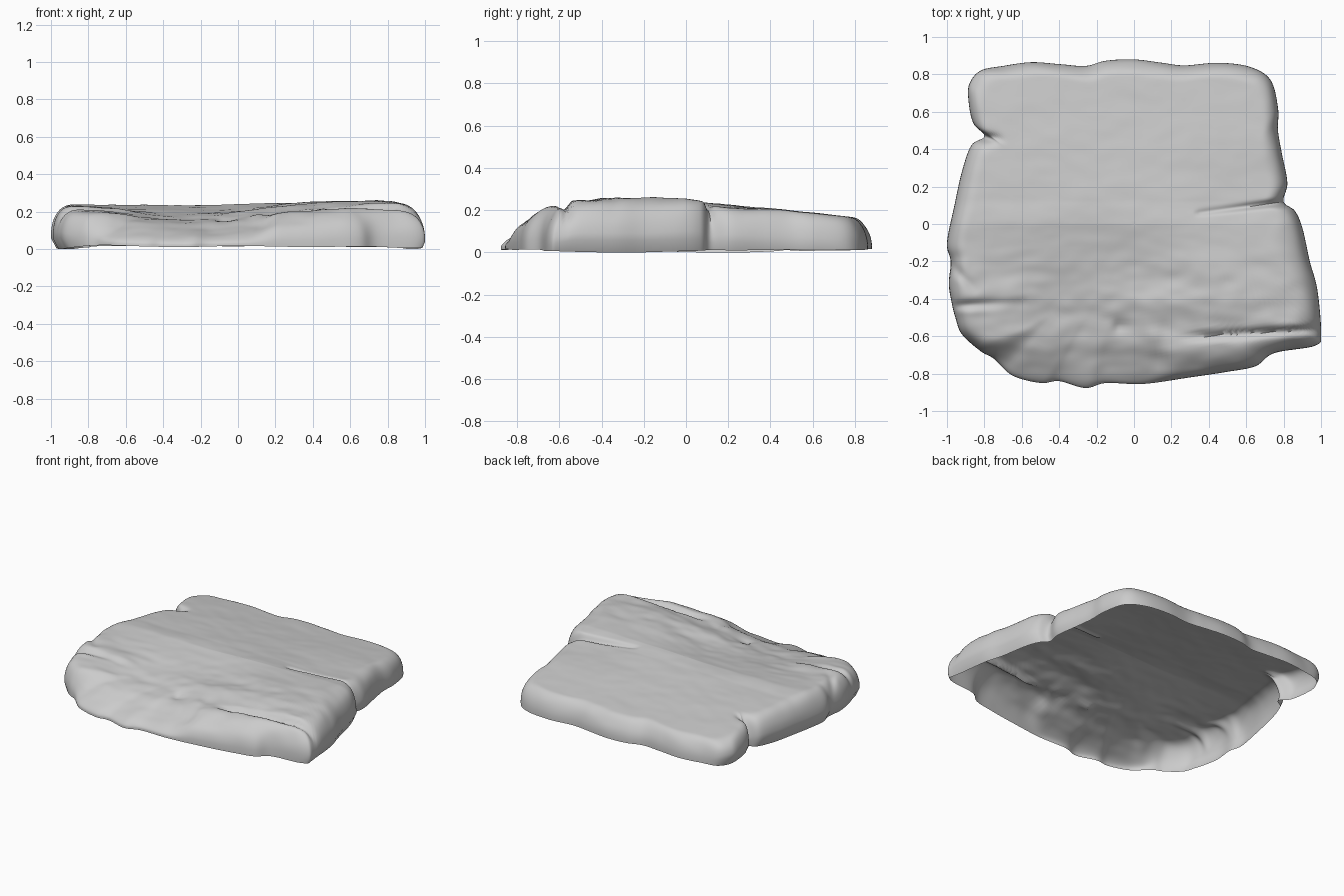
import bpy, bmesh, math
from mathutils import Vector, noise

if "Cube" in bpy.data.objects:
    bpy.data.objects.remove(bpy.data.objects["Cube"])

# Plan outline of the slab, counter-clockwise from the right-hand notch
OUTLINE = [(.80, .12), (.82, .22), (.79, .38), (.77, .5), (.77, .62), (.73, .77), (.62, .84),
           (.45, .862), (.27, .848), (.15, .862), (0, .88), (-.15, .873), (-.26, .845),
           (-.4, .855), (-.55, .865), (-.7, .845), (-.82, .82), (-.88, .75), (-.885, .66),
           (-.86, .54), (-.80, .47), (-.87, .42), (-.92, .28), (-.96, .1), (-1, -.1),
           (-.98, -.2), (-.99, -.32), (-.975, -.42), (-.955, -.5), (-.92, -.59), (-.82, -.68),
           (-.75, -.72), (-.65, -.81), (-.5, -.85), (-.4, -.84), (-.26, -.877), (-.15, -.85),
           (.05, -.855), (.3, -.82), (.5, -.79), (.65, -.76), (.75, -.69), (.97, -.65),
           (1, -.58), (.98, -.35), (.94, -.2), (.9, -.02), (.86, .07)]
# Crest height along y
CREST = [(-.9, .20), (-.65, .225), (-.58, .235), (-.4, .26), (-.2, .268), (0, .258),
         (.12, .235), (.4, .21), (.6, .19), (.8, .168), (.9, .16)]
SUB = 8


def smooth(a, b, t):
    t = min(1, max(0, (t - a) / (b - a)))
    return t * t * (3 - 2 * t)


def catmull(points):
    out, n = [], len(points)
    for i in range(n):
        a, b, c, d = (Vector(points[(i + k) % n]) for k in (-1, 0, 1, 2))
        for k in range(SUB):
            t = k / SUB
            out.append(.5 * (2 * b + (c - a) * t + (2 * a - 5 * b + 4 * c - d) * t * t
                             + (3 * b - a - 3 * c + d) * t ** 3))
    return out


def crest(y):
    for (y0, z0), (y1, z1) in zip(CREST, CREST[1:]):
        if y <= y1:
            return z0 + (z1 - z0) * (y - y0) / (y1 - y0)
    return CREST[-1][1]


def groove(x, y, a, b, width):
    a, b, p = Vector(a), Vector(b), Vector((x, y))
    t = min(1, max(0, (p - a).dot(b - a) / (b - a).length_squared))
    return (1 - .8 * t) * math.exp(-((p - a.lerp(b, t)).length / width) ** 2)


def top_height(x, y):
    h = crest(y)
    # worn hollow towards the front
    h -= .07 * math.exp(-((x + .2) / .5) ** 2) * (1 - smooth(-.35, .15, y))
    h -= .02 * smooth(.2, -.9, x) * (1 - smooth(-.2, .3, y))
    # split and small step on the right, nick on the left
    split = .06 + .12 * (x - .3)
    h -= .014 * smooth(.25, .6, x) * smooth(split - .01, split + .02, y) * (1 - smooth(.15, .5, y))
    h -= .05 * groove(x, y, (.83, .12), (.35, .06), .016)
    h -= .06 * groove(x, y, (-.83, .47), (-.72, .46), .02)
    # ledges of the broken front
    h -= .035 * smooth(.2, .4, x) * math.exp(-((y + .585 - .06 * (x - .6)) / .022) ** 2)
    h -= .02 * groove(x, y, (.13, -.75), (.18, -.5), .04)
    h -= .03 * groove(x, y, (-1, -.44), (-.6, -.42), .025)
    h -= .03 * groove(x, y, (-1, -.2), (-.85, -.35), .025)
    h -= .02 * groove(x, y, (-.08, -.55), (.02, -.54), .03)
    # layered stone grain, stronger at the front
    rough = .004 + .012 * (1 - smooth(-.5, .05, y))
    h += rough * noise.noise(Vector((x * 3, y * 7, .3)))
    h += .4 * rough * noise.noise(Vector((x * 9, y * 16, 2.1)))
    return h


def edge_width(p):
    front = 1 - smooth(-.78, -.66, p.y)
    left_apron = 1 - smooth(.05, .25, p.x)
    corner = smooth(.7, .9, p.x) * (1 - smooth(-.2, .1, p.y))
    back = smooth(.75, .84, p.y)
    return .11 + front * (.1 + .17 * left_apron) + .1 * corner - .02 * back


def rim_height(p):
    z = .018 + .012 * noise.noise(Vector((p.x * 2, p.y * 2, 5)))
    return max(.004, z - .012 * smooth(.7, .95, abs(p.x)))


# Stone slab: an open-bottomed shell of rings running from the rim to the middle
bm = bmesh.new()
rim = catmull(OUTLINE)
n = len(rim)
depths = [(k / 26) ** 1.7 * .4 for k in range(27)] + [.4 + .58 * k / 30 for k in range(1, 31)]
rings = []
# undercut foot
foot = []
for p in rim:
    tuck = 1 - .03 * smooth(.7, .9, abs(p.x)) * smooth(-.75, -.5, p.y)
    foot.append(bm.verts.new((p.x * tuck, p.y, rim_height(p))))
rings.append(foot)
for f in depths:
    ring = []
    for p in rim:
        q = p * (1 - f)
        d = min(1, f * p.length / edge_width(p))
        # fuller shoulder at the sides, gentler apron at the front
        e = 2.3 - .6 * (1 - smooth(-.78, -.66, p.y)) * (1 - smooth(.05, .25, p.x))
        e -= .4 * smooth(.8, .86, p.y)
        side = smooth(.7, .9, abs(p.x)) * smooth(-.75, -.5, p.y)
        z0 = rim_height(p) + .012 + .045 * side
        k = (1 - (1 - d) ** e) ** (1 / e)
        z = z0 + (top_height(q.x, q.y) - z0) * k
        z += .012 * (1 - d) * k * noise.noise(Vector((q.x * 6, q.y * 6, z * 12)))
        ring.append(bm.verts.new((q.x, q.y, z)))
    rings.append(ring)
for a, b in zip(rings, rings[1:]):
    for i in range(n):
        j = (i + 1) % n
        bm.faces.new((a[i], a[j], b[j], b[i]))
middle = bm.verts.new((0, 0, top_height(0, 0)))
for i in range(n):
    bm.faces.new((rings[-1][i], rings[-1][(i + 1) % n], middle))

# stand on the ground plane
low = min(v.co.z for v in bm.verts)
for v in bm.verts:
    v.co.z -= low
mesh = bpy.data.meshes.new("stone_slab")
bm.to_mesh(mesh)
bm.free()
slab = bpy.data.objects.new("stone_slab", mesh)
bpy.context.collection.objects.link(slab)
bpy.context.view_layer.objects.active = slab
slab.select_set(True)
bpy.ops.object.shade_smooth_by_angle(angle=math.radians(50))
